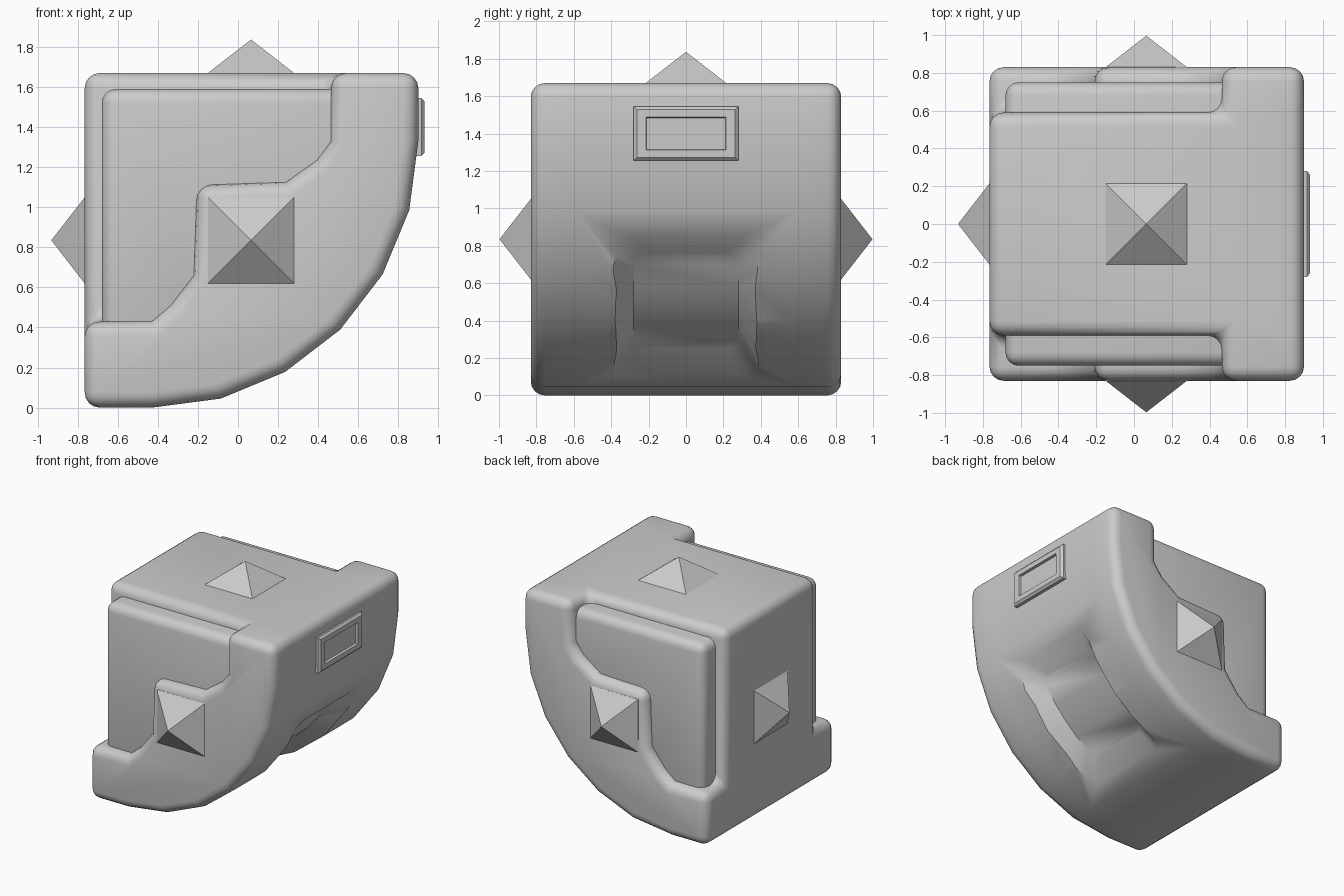
import bpy, bmesh, math
from mathutils import Vector

if "Cube" in bpy.data.objects:
    bpy.data.objects.remove(bpy.data.objects["Cube"])


def make(name, verts, faces):
    bm = bmesh.new()
    vs = [bm.verts.new(v) for v in verts]
    for f in faces:
        bm.faces.new([vs[i] for i in f])
    bmesh.ops.recalc_face_normals(bm, faces=bm.faces)
    me = bpy.data.meshes.new(name)
    bm.to_mesh(me)
    bm.free()
    ob = bpy.data.objects.new(name, me)
    bpy.context.collection.objects.link(ob)
    return ob


def activate(ob):
    bpy.ops.object.select_all(action='DESELECT')
    ob.select_set(True)
    bpy.context.view_layer.objects.active = ob


def bevel(ob, width, segments):
    m = ob.modifiers.new("round", 'BEVEL')
    m.width, m.segments = width, segments
    m.limit_method, m.angle_limit = 'ANGLE', math.radians(45)
    m.use_clamp_overlap = False
    activate(ob)
    bpy.ops.object.modifier_apply(modifier=m.name)


def smooth(ob):
    activate(ob)
    bpy.ops.object.shade_smooth_by_angle(angle=math.radians(44))


CX, CZ, R = -0.43, 1.33, 1.33      # centre and radius of the curved underside

# Body: full-profile core, with a stepped flange along the curve on both sides
arc = [(CX + R * math.sin(math.radians(a)), CZ - R * math.cos(math.radians(a)))
       for a in range(0, 91, 15)]
outer = [(-0.765, 0)] + arc + [(0.9, 1.67)]
inner = [(0.465, 1.67), (0.465, 1.33), (0.395, 1.235), (0.24, 1.125), (-0.205, 1.11),
         (-0.22, 0.66), (-0.335, 0.51), (-0.43, 0.43), (-0.765, 0.43)]
loop = outer + inner
n, no = len(loop), len(outer)
verts = [(x, y, z) for y in (-0.83, -0.59, 0.59, 0.83) for x, z in loop]
verts += [(-0.765, y, 1.67) for y in (-0.59, 0.59)]
corner = (4 * n, 4 * n + 1)
faces = [list(range(n)), list(range(3 * n, 4 * n))]
for side, ring in enumerate((n, 2 * n)):
    faces.append([ring + i for i in range(no, n)] + [corner[side]])
for ring in (0, 2 * n):
    for i in range(n):
        j = (i + 1) % n
        faces.append([ring + i, ring + j, ring + n + j, ring + n + i])
for i in list(range(no)) + [n - 1]:
    j = (i + 1) % n
    faces.append([n + i, n + j, 2 * n + j, 2 * n + i])
faces.append([n + no, corner[0], corner[1], 2 * n + no])
faces.append([corner[0], 2 * n - 1, 3 * n - 1, corner[1]])
body = make("body", verts, faces)
bevel(body, 0.075, 4)

# Recess in the curved underside, with sloping walls and rounded corners
cols = []
steps = [(0, 0.2), (0.03, 0.08), (0.1, 0), (0.3, 0), (0.5, 0), (0.7, 0), (0.9, 0),
         (0.97, 0.08), (1, 0.2)]
for t, cut in steps:
    for rad, a0, a1, w in ((1.215, 28, 62, 0.28), (1.435, 16, 74, 0.47)):
        a = math.radians(a0 + (a1 - a0) * t)
        for s in (-1, 1):
            half = w * (1 - cut)
            cols.append((CX + rad * math.cos(a), s * half, CZ - rad * math.sin(a)))
cf = [[0, 1, 3, 2]]
for k in range(len(steps) - 1):
    b, c = 4 * k, 4 * k + 4
    for p, q in ((0, 1), (1, 3), (3, 2), (2, 0)):
        cf.append([b + p, b + q, c + q, c + p])
e = 4 * (len(steps) - 1)
cf.append([e, e + 1, e + 3, e + 2])
cutter = make("recess_cutter", cols, cf)
cutter.hide_render = True
m = body.modifiers.new("recess", 'BOOLEAN')
m.operation, m.object, m.solver = 'DIFFERENCE', cutter, 'EXACT'
activate(body)
bpy.ops.object.modifier_apply(modifier=m.name)
bpy.data.objects.remove(cutter)
smooth(body)

# Raised side panels, one slab passing through the core
prof = [(-0.68, 0.36), (-0.2, 0.36), (0.53, 1.1), (0.53, 1.59), (-0.68, 1.59)]
k = len(prof)
panel = make("side_panels", [(x, y, z) for y in (-0.75, 0.75) for x, z in prof],
             [list(range(k)), list(range(k, 2 * k))] +
             [[i, (i + 1) % k, k + (i + 1) % k, k + i] for i in range(k)])
bevel(panel, 0.07, 4)
smooth(panel)

# Framed plate: nested rectangles stepping out and back in
rects = [(0.86, 0.28, 0.145), (0.915, 0.28, 0.145), (0.931, 0.262, 0.128),
         (0.931, 0.213, 0.088), (0.912, 0.21, 0.084)]
pv = [(x, sy * hy, 1.4 + sz * hz) for x, hy, hz in rects
      for sy, sz in ((-1, -1), (1, -1), (1, 1), (-1, 1))]
pf = [[0, 1, 2, 3], [16, 17, 18, 19]]
for r in range(4):
    for i in range(4):
        j = (i + 1) % 4
        pf.append([4 * r + i, 4 * r + j, 4 * r + 4 + j, 4 * r + 4 + i])
make("framed_plate", pv, pf)

# Pyramid studs on the four open sides
studs = [("front_stud", (0.065, -0.83, 0.835), (0, -1, 0)),
         ("back_stud", (0.065, 0.83, 0.835), (0, 1, 0)),
         ("left_stud", (-0.765, 0, 0.835), (-1, 0, 0)),
         ("top_stud", (0.065, 0, 1.67), (0, 0, 1))]
for name, c, d in studs:
    c, d = Vector(c), Vector(d)
    u = Vector((d.y, d.z, d.x))
    v = d.cross(u)
    sq = [(-1, -1), (1, -1), (1, 1), (-1, 1)]
    pts = [c + d * h + (u * a + v * b) * 0.215 for h in (-0.06, 0) for a, b in sq]
    pts.append(c + d * 0.167)
    fs = [[0, 1, 2, 3]]
    for i in range(4):
        j = (i + 1) % 4
        fs += [[i, j, 4 + j, 4 + i], [4 + i, 4 + j, 8]]
    make(name, pts, fs)
